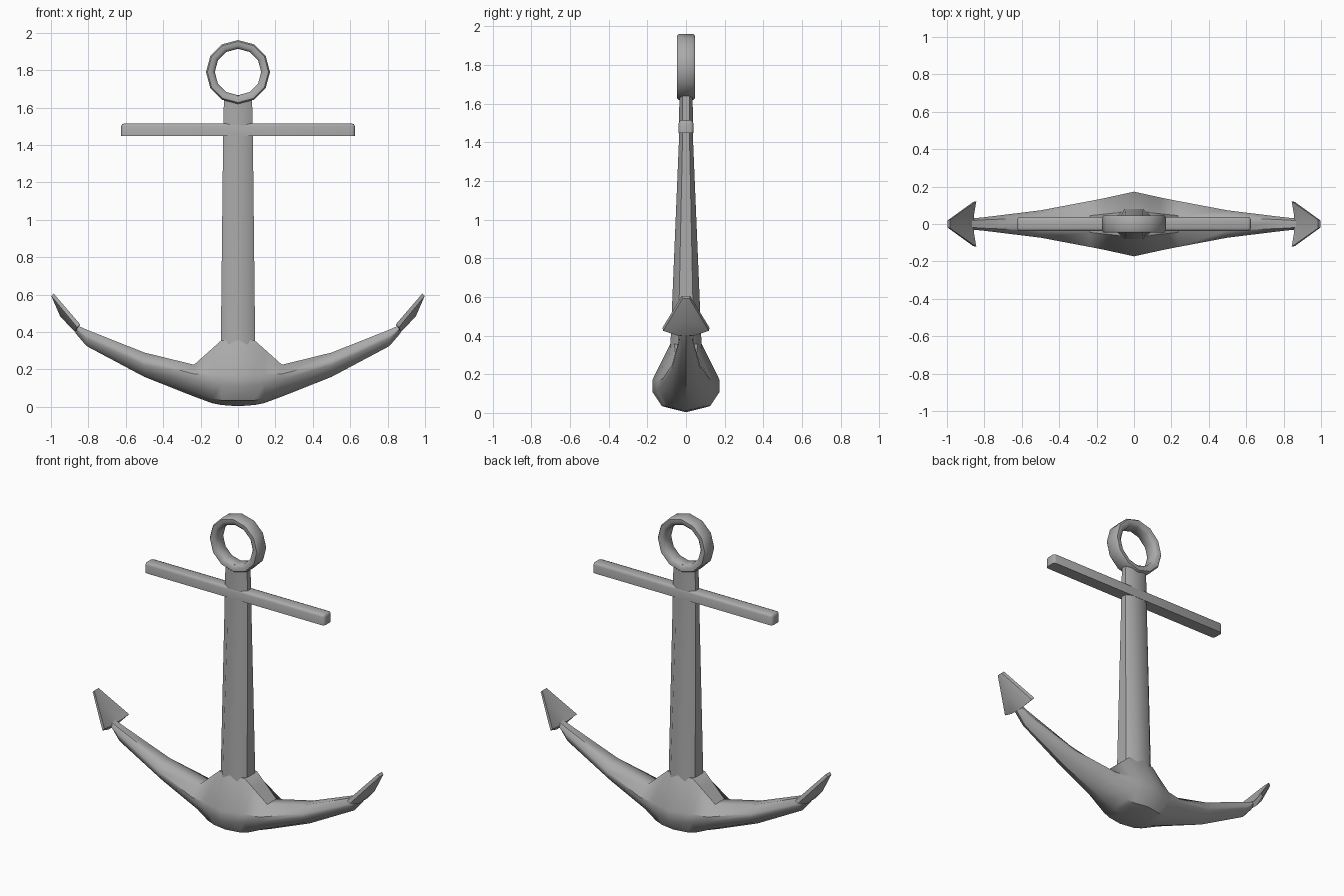
import bpy, bmesh, math

cube = bpy.data.objects.get("Cube")
if cube:
    bpy.data.objects.remove(cube, do_unlink=True)

grey = bpy.data.materials.new("iron grey")
grey.use_nodes = True
colour = (0.4, 0.4, 0.4, 1)
grey.diffuse_color = colour
grey.node_tree.nodes["Principled BSDF"].inputs["Base Color"].default_value = colour


def finish(name, bm, angle=50):
    bmesh.ops.recalc_face_normals(bm, faces=bm.faces)
    mesh = bpy.data.meshes.new(name)
    bm.to_mesh(mesh)
    bm.free()
    mesh.materials.append(grey)
    obj = bpy.data.objects.new(name, mesh)
    bpy.context.collection.objects.link(obj)
    bpy.ops.object.select_all(action="DESELECT")
    obj.select_set(True)
    bpy.context.view_layer.objects.active = obj
    bpy.ops.object.shade_smooth_by_angle(angle=math.radians(angle))
    return obj


def loft(name, sections, closed=False, angle=50):
    """Skin a list of equally long closed point loops."""
    bm = bmesh.new()
    rings = [[bm.verts.new(p) for p in s] for s in sections]
    pairs = list(zip(rings, rings[1:]))
    if closed:
        pairs.append((rings[-1], rings[0]))
    else:
        bm.faces.new(rings[0])
        bm.faces.new(rings[-1])
    for a, b in pairs:
        for i in range(len(a)):
            j = (i + 1) % len(a)
            bm.faces.new((a[i], a[j], b[j], b[i]))
    return finish(name, bm, angle)


# Shank: tapered chamfered column
def octagon(z, hx, hy):
    half = [(hx, hy * .5), (hx * .55, hy), (-hx * .55, hy), (-hx, hy * .5)]
    return [(x, y, z) for x, y in half + [(-x, -y) for x, y in half]]


loft("shank", [octagon(.32, .092, .082), octagon(1.4, .08, .037), octagon(1.665, .075, .034)])


# Crown and arms: one loft swept along x, mirrored about the middle
def arm_section(x, top, y_top, mid, y_mid, low, y_low, bottom):
    step = (top - bottom) * .09
    half = [(y_top, top), (y_mid, mid + step), (y_mid, mid - step), (y_low, low)]
    loop = half + [(0, bottom)] + [(-y, z) for y, z in reversed(half)]
    return [(x, y, z) for y, z in loop]


arm = [
    (0, .36, .08, .14, .173, .035, .125, .003),
    (.09, .355, .06, .145, .153, .035, .11, .01),
    (.14, .31, .055, .15, .142, .045, .1, .02),
    (.235, .225, .045, .16, .123, .08, .07, .055),
    (.5, .29, .035, .235, .073, .18, .04, .16),
    (.81, .413, .022, .375, .035, .335, .02, .325),
    (.87, .44, .018, .425, .03, .405, .015, .395),
]
left_side = [arm_section(*a) for a in arm]
right_side = [arm_section(-a[0], *a[1:]) for a in reversed(arm[1:])]
loft("crown_and_arms", right_side + left_side, angle=40)


# Flukes: barbed plates folded outward along the middle
def fluke(name, side):
    bm = bmesh.new()

    def sheet(tip, barb, notch, centre):
        pts = [tip, barb, notch] + [(x, -y, z) for x, y, z in (notch, barb, tip)]
        rim = [bm.verts.new((side * x, y, z)) for x, y, z in pts]
        hub = bm.verts.new((side * centre[0], 0, centre[1]))
        for i in range(6):
            bm.faces.new((rim[i], rim[(i + 1) % 6], hub))
        return rim

    inner = sheet((.985, .022, .605), (.843, .122, .44), (.855, .05, .425), (.93, .52))
    outer = sheet((.998, .018, .592), (.86, .118, .425), (.87, .045, .4), (.95, .482))
    for i in range(6):
        j = (i + 1) % 6
        bm.faces.new((inner[i], inner[j], outer[j], outer[i]))
    finish(name, bm, 40)


fluke("left_fluke", 1)
fluke("right_fluke", -1)

# Stock: crossbar with rounded edges
bm = bmesh.new()
bmesh.ops.create_cube(bm, size=1)
for v in bm.verts:
    v.co.x *= 1.25
    v.co.y *= .076
    v.co.z = v.co.z * .066 + 1.482
edges = [e for e in bm.edges if abs(e.verts[0].co.z - e.verts[1].co.z) > .01
         or min(v.co.z for v in e.verts) > 1.5]
bmesh.ops.bevel(bm, geom=edges, offset=.016, segments=2, profile=.5, affect="EDGES")
finish("stock", bm)

# Ring: faceted eye at the top
profile = [(.124, -.03), (.14, -.046), (.163, -.046), (.171, -.036),
           (.171, .036), (.163, .046), (.14, .046), (.124, .03)]
sides = 12
ring = []
for k in range(sides):
    a = math.tau * k / sides
    ring.append([(r * math.cos(a), y, 1.79 + r * math.sin(a)) for r, y in profile])
loft("ring", ring, closed=True)
